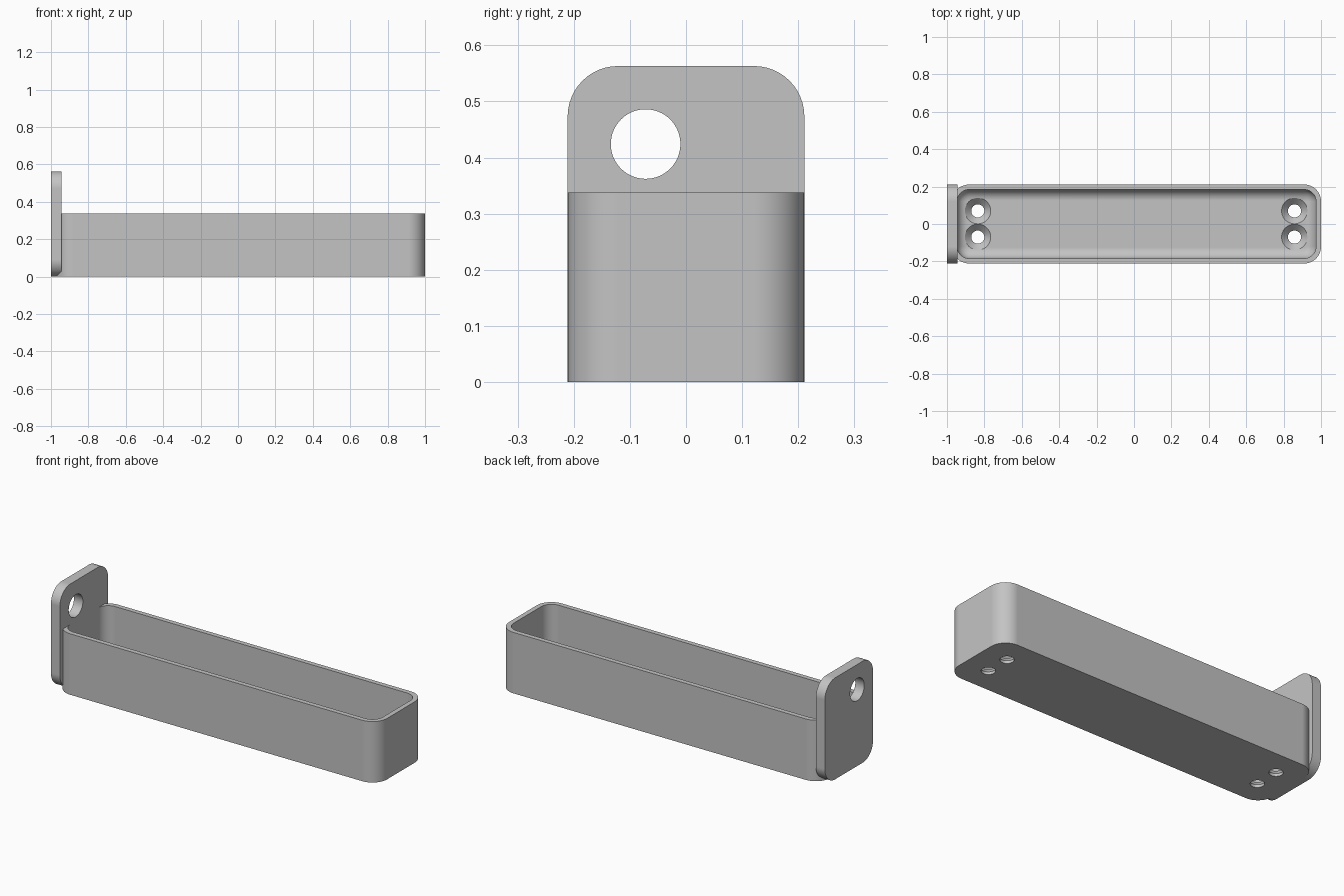
import bpy, bmesh
from math import sin, cos, pi, radians
from mathutils import Matrix, Vector

if "Cube" in bpy.data.objects:
    bpy.data.objects.remove(bpy.data.objects["Cube"])

HALF_WIDTH = 0.211
CORNER = 0.09
TRAY_LEFT, TRAY_RIGHT, RIM = -0.972, 1.0, 0.338
WALL, FLOOR, FILLET = 0.027, 0.05, 0.058
PLATE_BACK, PLATE_FACE, PLATE_TOP = -1.0, -0.945, 0.563

grey = bpy.data.materials.new("plain grey")
grey.use_nodes = True
grey.diffuse_color = (0.55, 0.55, 0.55, 1)
grey.node_tree.nodes["Principled BSDF"].inputs["Base Color"].default_value = grey.diffuse_color


def rounded_rect(x0, x1, y0, y1, r, steps=12):
    """Counter-clockwise outline with rounded corners."""
    centres = [(x1 - r, y1 - r), (x0 + r, y1 - r), (x0 + r, y0 + r), (x1 - r, y0 + r)]
    return [(cx + r * cos(a), cy + r * sin(a))
            for q, (cx, cy) in enumerate(centres)
            for a in [(q + i / steps) * pi / 2 for i in range(steps + 1)]]


def circle(x, y, r, sides=48):
    return [(x + r * cos(2 * pi * i / sides), y + r * sin(2 * pi * i / sides))
            for i in range(sides)]


def loft(name, rings, matrix=Matrix()):
    """Skin a stack of (outline, height) rings and cap both ends."""
    bm = bmesh.new()
    loops = [[bm.verts.new(matrix @ Vector((x, y, z))) for x, y in pts] for pts, z in rings]
    for low, high in zip(loops, loops[1:]):
        for i in range(len(low)):
            j = (i + 1) % len(low)
            bm.faces.new((low[i], low[j], high[j], high[i]))
    bm.faces.new(loops[0][::-1])
    bm.faces.new(loops[-1])
    bmesh.ops.recalc_face_normals(bm, faces=bm.faces)
    mesh = bpy.data.meshes.new(name)
    bm.to_mesh(mesh)
    bm.free()
    mesh.materials.append(grey)
    obj = bpy.data.objects.new(name, mesh)
    bpy.context.collection.objects.link(obj)
    return obj


def select(obj):
    bpy.ops.object.select_all(action='DESELECT')
    obj.select_set(True)
    bpy.context.view_layer.objects.active = obj


def cut(obj, cutter):
    cutter.hide_render = True
    select(obj)
    mod = obj.modifiers.new("cut", 'BOOLEAN')
    mod.operation, mod.solver, mod.object = 'DIFFERENCE', 'EXACT', cutter
    bpy.ops.object.modifier_apply(modifier=mod.name)
    bpy.data.objects.remove(cutter)


def finish(obj):
    select(obj)
    bpy.ops.object.shade_smooth_by_angle(angle=radians(30))
    obj.modifiers.new("even shading", 'WEIGHTED_NORMAL').keep_sharp = True


def tray_outline(inset):
    return rounded_rect(TRAY_LEFT + inset, TRAY_RIGHT - inset,
                        -HALF_WIDTH + inset, HALF_WIDTH - inset, CORNER - inset)


# Tray: outer wall, rim, inner wall, then a fillet down to the floor
rings = [(tray_outline(0), 0), (tray_outline(0), RIM), (tray_outline(WALL), RIM)]
for i in range(11):
    a = i / 10 * pi / 2
    rings.append((tray_outline(WALL + FILLET * (1 - cos(a))), FLOOR + FILLET * (1 - sin(a))))
tray = loft("tray", rings)

# Countersunk screw holes, a pair at each end of the floor
for x in (-0.835, 0.858):
    for y in (-0.07, 0.07):
        profile = [(0.035, -0.02), (0.035, 0.015), (0.069, FLOOR), (0.069, FLOOR + 0.06)]
        cut(tray, loft("screw_cutter", [(circle(x, y, r), z) for r, z in profile]))
finish(tray)

# End plate: outline drawn in y and z, extruded along x
upright = Matrix(((0, 0, 1, 0), (1, 0, 0, 0), (0, 1, 0, 0), (0, 0, 0, 1)))
outline = rounded_rect(-HALF_WIDTH, HALF_WIDTH, 0, PLATE_TOP, CORNER)
plate = loft("end_plate", [(outline, PLATE_BACK), (outline, PLATE_FACE)], upright)
hole = circle(-0.072, 0.424, 0.062, 64)
cut(plate, loft("hole_cutter", [(hole, PLATE_BACK - 0.1), (hole, PLATE_FACE + 0.1)], upright))
finish(plate)
